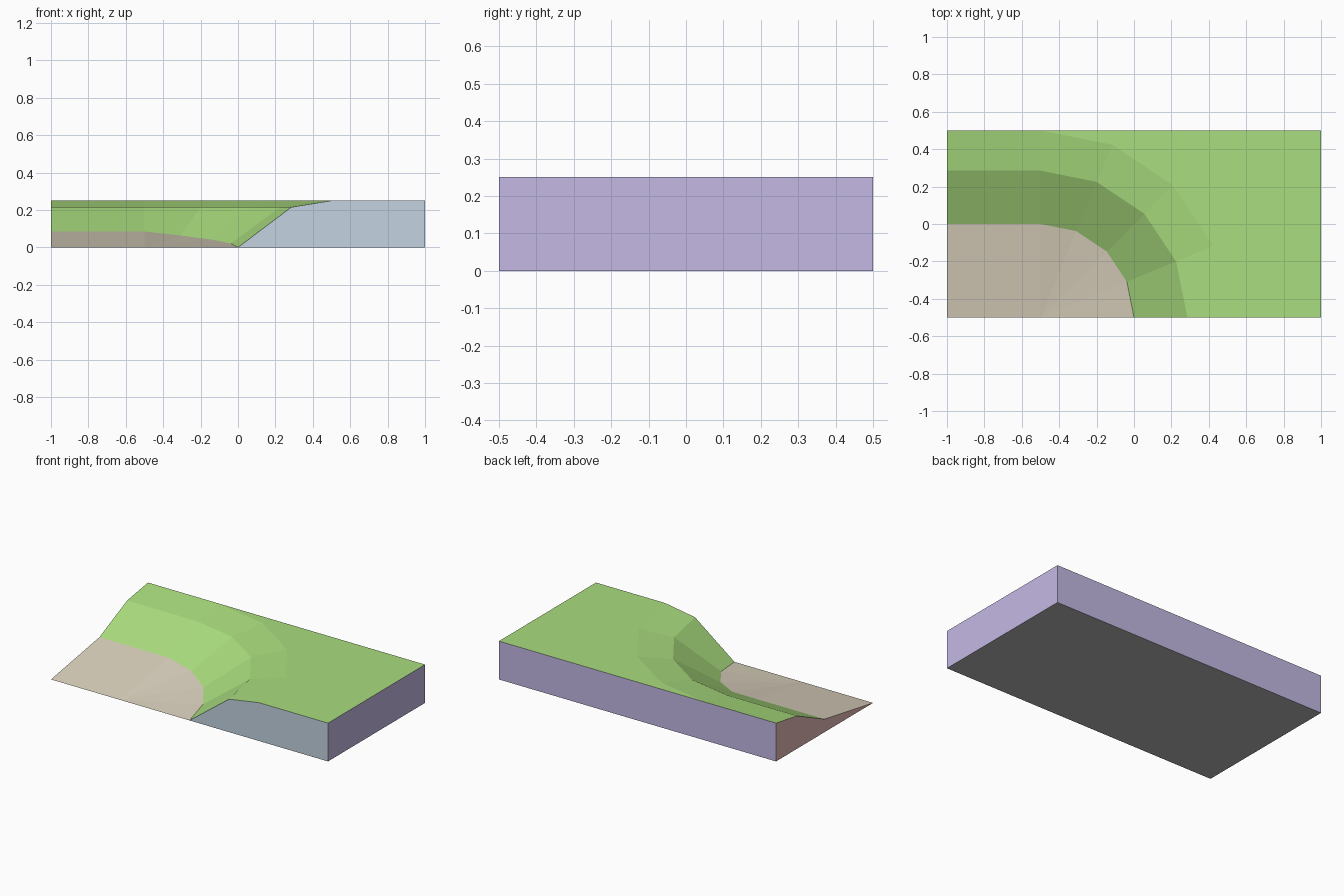
import bpy
from math import sin, cos, radians

cube = bpy.data.objects.get("Cube")
if cube:
    bpy.data.objects.remove(cube, do_unlink=True)


def material(name, hex_colour):
    def linear(c):
        return c / 12.92 if c <= 0.04045 else ((c + 0.055) / 1.055) ** 2.4
    rgb = [linear(int(hex_colour[i:i + 2], 16) / 255) for i in (0, 2, 4)]
    mat = bpy.data.materials.new(name)
    mat.use_nodes = True
    mat.diffuse_color = (*rgb, 1)
    bsdf = mat.node_tree.nodes["Principled BSDF"]
    bsdf.inputs["Base Color"].default_value = (*rgb, 1)
    bsdf.inputs["Roughness"].default_value = 0.9
    return mat


grass = material("grass green", "AADD7E")
sand = material("sand beige", "DAD1BD")
purple = material("pale purple", "C4B9E4")
blue = material("pale blue", "C3D3E2")
pink = material("dusty pink", "E4B8B6")
grey = material("base grey", "B6B6B6")


def part(name, polygons, mat):
    """Make one object from a list of polygons given as corner points."""
    verts, faces = [], []
    for poly in polygons:
        ids = []
        for p in poly:
            if p not in verts:
                verts.append(p)
            ids.append(verts.index(p))
        ids = list(dict.fromkeys(ids))
        if len(ids) > 2:
            faces.append(ids)
    mesh = bpy.data.meshes.new(name)
    mesh.from_pydata(verts, [], faces)
    mesh.materials.append(mat)
    obj = bpy.data.objects.new(name, mesh)
    bpy.context.collection.objects.link(obj)
    return obj


def strips(inner, outer):
    return [(inner[i], outer[i], outer[i + 1], inner[i + 1])[::-1]
            for i in range(len(inner) - 1)]


# Shore profile swept along a straight stretch and then a quarter turn
TOP = 0.25
STEPS = 4


def ring(radius, height_start, height_end):
    points = [(-1.0, -0.5 + radius, height_start)]
    for k in range(STEPS + 1):
        a = radians(90 * k / STEPS)
        z = height_start + (height_end - height_start) * k / STEPS
        points.append((round(-0.5 + radius * sin(a), 4),
                       round(-0.5 + radius * cos(a), 4), z))
    return points


water_line = ring(0, 0, 0)
shore = ring(0.5, 0.085, 0)
bank = ring(0.785, 0.215, 0.215)
crest = ring(1.0, TOP, TOP)

# Ground surfaces
part("beach", strips(water_line, shore), sand)
part("steep_bank", strips(shore, bank), grass)
part("upper_bank", strips(bank, crest), grass)

back_corner, front_corner = (1, 0.5, TOP), (1, -0.5, TOP)
rim = crest[1:] + [front_corner]
part("plateau", [(back_corner, rim[i], rim[i + 1])[::-1]
                 for i in range(len(rim) - 1)][::1], grass)

# Cut sides and underside
low = {(x, y): (x, y, 0) for x in (-1, 1) for y in (-0.5, 0.5)}
part("front_wall", [(shore[-1], low[1, -0.5], front_corner, crest[-1], bank[-1])], blue)
part("right_wall", [(low[1, -0.5], low[1, 0.5], back_corner, front_corner)], purple)
part("back_wall", [(low[1, 0.5], low[-1, 0.5], crest[0], crest[1], back_corner)], purple)
part("left_wall", [(low[-1, 0.5], low[-1, -0.5], shore[0], bank[0], crest[0])], pink)
part("underside", [(low[-1, -0.5], low[-1, 0.5], low[1, 0.5], low[1, -0.5])], grey)

# Face every ground surface upwards
for name in ("beach", "steep_bank", "upper_bank", "plateau"):
    mesh = bpy.data.objects[name].data
    for poly in mesh.polygons:
        if poly.normal.z < 0:
            poly.flip()
    mesh.update()
